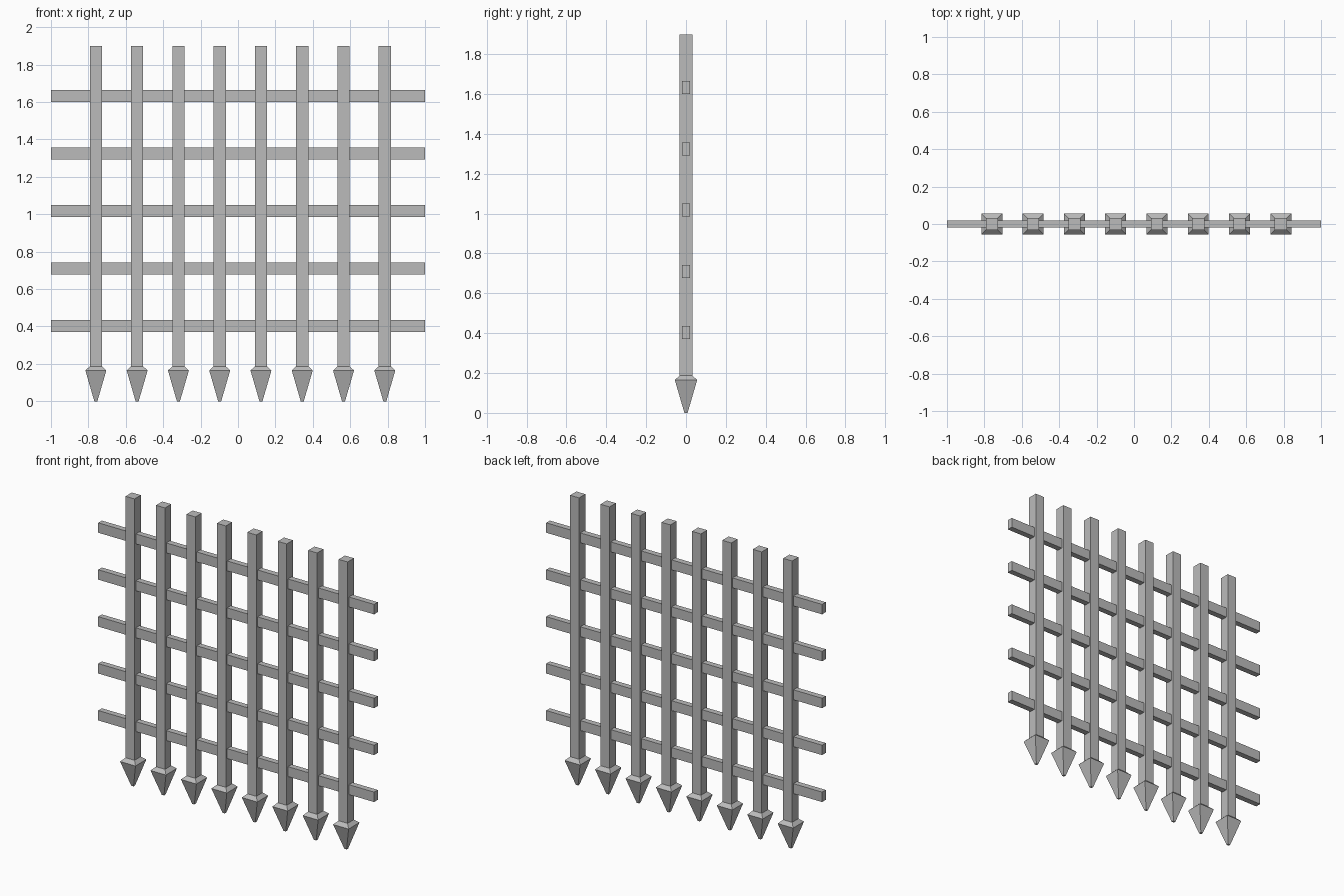
import bpy
import bmesh

cube = bpy.data.objects.get("Cube")
if cube:
    bpy.data.objects.remove(cube, do_unlink=True)

iron = bpy.data.materials.new("grey iron")
iron.use_nodes = True
grey = (0.5, 0.5, 0.5, 1)
iron.diffuse_color = grey
iron.node_tree.nodes["Principled BSDF"].inputs["Base Color"].default_value = grey


def loft(name, x, sections):
    """Stack rectangular sections (half width, half depth, height) into a closed solid."""
    bm = bmesh.new()
    rings = [[bm.verts.new((sx * w, sy * d, z))
              for sx, sy in ((-1, -1), (1, -1), (1, 1), (-1, 1))]
             for w, d, z in sections]
    for low, high in zip(rings, rings[1:]):
        for i in range(4):
            j = (i + 1) % 4
            bm.faces.new((low[i], low[j], high[j], high[i]))
    bm.faces.new(rings[0][::-1])
    bm.faces.new(rings[-1])
    mesh = bpy.data.meshes.new(name)
    bm.to_mesh(mesh)
    bm.free()
    mesh.materials.append(iron)
    obj = bpy.data.objects.new(name, mesh)
    obj.location.x = x
    bpy.context.collection.objects.link(obj)
    return obj


# Upright bars, each ending in a downward spike
BAR = 0.0325
for i in range(8):
    loft(f"upright_bar_{i + 1}", -0.76 + i * 0.2207, [
        (0.008, 0.008, 0), (0.056, 0.056, 0.165), (BAR, BAR, 0.187), (BAR, BAR, 1.9)])

# Thin cross rails passing through the uprights
for i in range(5):
    z = 0.403 + i * 0.3075
    loft(f"cross_rail_{i + 1}", 0, [(1, 0.019, z - 0.0325), (1, 0.019, z + 0.0325)])
